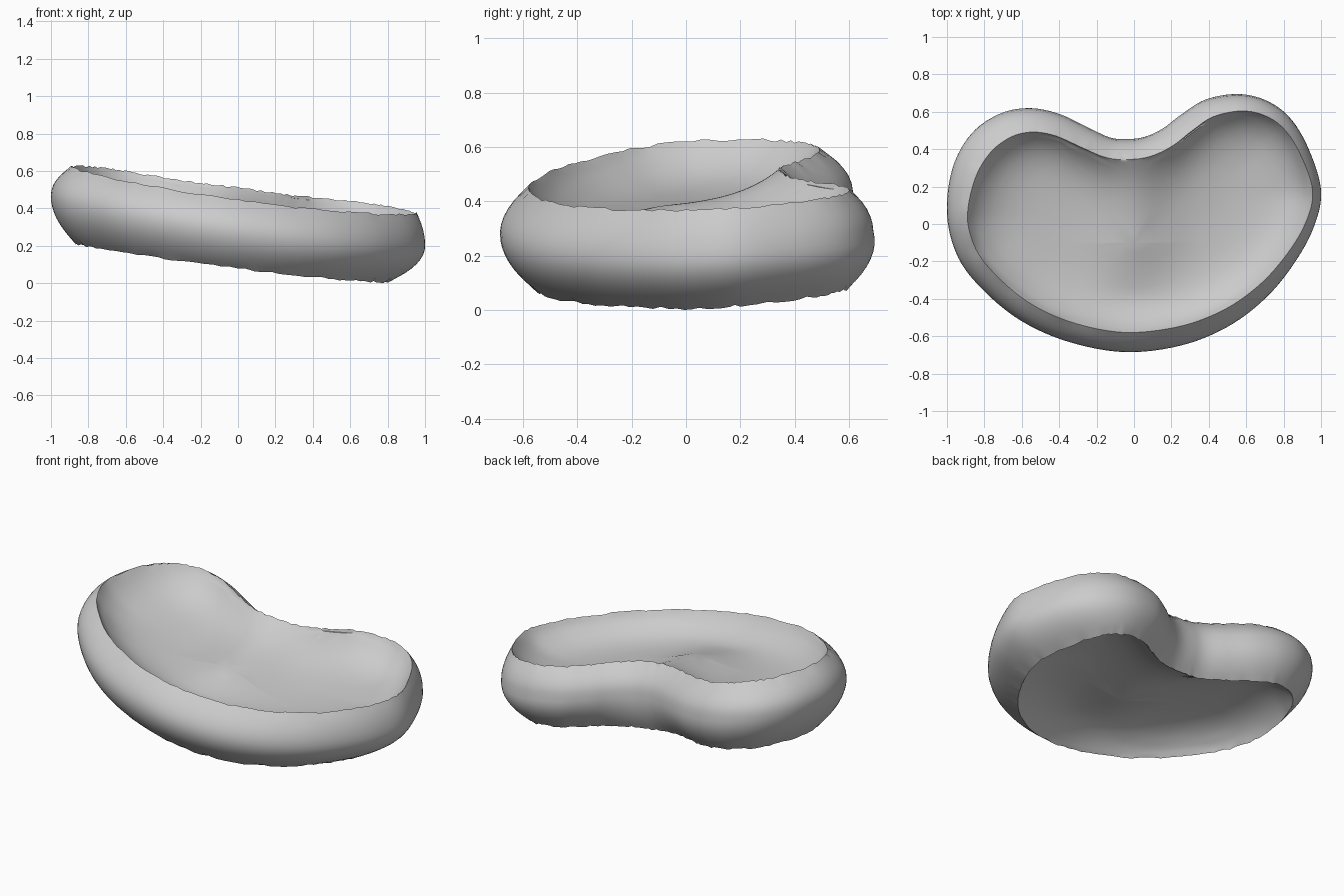
import bpy, bmesh, math, random
from mathutils import Vector

cube = bpy.data.objects.get("Cube")
if cube:
    bpy.data.objects.remove(cube, do_unlink=True)
random.seed(4)

# Kidney outline at the widest part of the cushion, clockwise from the left end
OUTLINE = [(-1, .05), (-.97, .3), (-.87, .48), (-.72, .585), (-.56, .615),
           (-.4, .585), (-.24, .51), (-.13, .46), (-.05, .45), (.05, .46),
           (.15, .505), (.25, .58), (.38, .66), (.55, .69), (.7, .66),
           (.83, .57), (.93, .41), (1, .18), (.96, -.02), (.85, -.22),
           (.7, -.4), (.5, -.55), (.25, -.65), (-.05, -.685), (-.35, -.63),
           (-.6, -.52), (-.8, -.36), (-.94, -.18)]
STEPS = 6
WIDEST = 0.56
CENTRE = Vector((0, -.1))


def smooth_loop(points, steps):
    """Closed Catmull-Rom curve through the points."""
    pts = [Vector(p) for p in points]
    n, out = len(pts), []
    for i in range(n):
        a, b, c, d = (pts[(i + k) % n] for k in (-1, 0, 1, 2))
        for s in range(steps):
            t = s / steps
            out.append(b + (c - a) * t / 2 + (a - b * 2.5 + c * 2 - d / 2) * t ** 2
                       + (b * 3 - a - c * 3 + d) * t ** 3 / 2)
    return out


def near_notch(p):
    """1 on the notch's centre line, fading sideways and towards the front."""
    return math.exp(-(p.x / .2) ** 2) * min(max((p.y + .4) / .3, 0), 1)


def top_height(p):
    return (.48 - .13 * p.x + .06 * p.y + .03 * p.x ** 2
            - .02 * max(p.x, 0) + .03 * max(p.y, 0) * near_notch(p))


def bottom_height(p):
    return .1 - .125 * p.x + .04 * p.y + .04 * max(p.y, 0)


outer = smooth_loop(OUTLINE, STEPS)
count = len(outer)
inward = []
for i in range(count):
    along = (outer[(i + 1) % count] - outer[i - 1]).normalized()
    inward.append(Vector((along.y, -along.x)))


def wall_point(i, u):
    """Point on the bulging side, u = 0 at the lower rim and 1 at the upper."""
    p = outer[i]
    right = max(p.x, 0) ** 2
    if u > WIDEST:
        t = (u - WIDEST) / (1 - WIDEST)
        back_left = min(p.x, 0) ** 2 * max(p.y, 0)
        return p + inward[i] * (.105 - .06 * right + .1 * back_left) * t ** 2
    t = 1 - u / WIDEST
    notch = near_notch(p) if p.y > 0 else 0
    q = p + inward[i] * (.13 + .06 * right - .05 * notch) * t ** 2
    return q + Vector((0, .08 * max(p.y, 0) * t))


bm = bmesh.new()


def bridge(a, b):
    for i in range(count):
        j = (i + 1) % count
        bm.faces.new((a[i], a[j], b[j], b[i]))


# Bulging side wall with slightly ragged rims
wall = []
LEVELS = 14
for k in range(LEVELS + 1):
    u = k / LEVELS
    ring = []
    for i in range(count):
        p = wall_point(i, u)
        z = bottom_height(p) * (1 - u) + top_height(p) * u
        if k in (0, LEVELS):
            z += random.uniform(-.005, .005)
        ring.append(bm.verts.new((p.x, p.y, z)))
    wall.append(ring)
for low, high in zip(wall, wall[1:]):
    bridge(low, high)


# Sunken panels: steep inside the rim, then flat, with a ridge from the notch
def sunken_panel(rim, height, direction, falloff):
    edge = [v.co.xy for v in rim]

    def place(p):
        gap = min((p - e).length for e in edge)
        depth = (.16 * (1 - math.exp(-gap / falloff))
                 - .065 * near_notch(p) * (1 - math.exp(-gap / (falloff * .6))))
        return bm.verts.new((p.x, p.y, height(p) + direction * depth))

    previous = rim
    for s in (.985, .965, .94, .9, .85, .78, .7, .6, .5, .38, .25, .12):
        ring = [place(CENTRE + (e - CENTRE) * s) for e in edge]
        bridge(previous, ring)
        previous = ring
    hub = place(CENTRE)
    for i in range(count):
        bm.faces.new((previous[i], previous[(i + 1) % count], hub))


sunken_panel(wall[-1], top_height, -1, .1)
sunken_panel(wall[0], bottom_height, 1, .12)
bmesh.ops.recalc_face_normals(bm, faces=bm.faces)

# Rest the cushion on the ground
lowest = min(v.co.z for v in bm.verts)
bmesh.ops.translate(bm, verts=bm.verts, vec=(0, 0, -lowest))

mesh = bpy.data.meshes.new("kidney_cushion")
bm.to_mesh(mesh)
bm.free()
cushion = bpy.data.objects.new("kidney_cushion", mesh)
bpy.context.collection.objects.link(cushion)

# Plain grey cloth
grey = bpy.data.materials.new("light_grey")
grey.use_nodes = True
colour = (.6, .6, .6, 1)
grey.diffuse_color = colour
grey.node_tree.nodes["Principled BSDF"].inputs["Base Color"].default_value = colour
mesh.materials.append(grey)

bpy.ops.object.select_all(action="DESELECT")
cushion.select_set(True)
bpy.context.view_layer.objects.active = cushion
bpy.ops.object.shade_smooth_by_angle(angle=math.radians(40))
